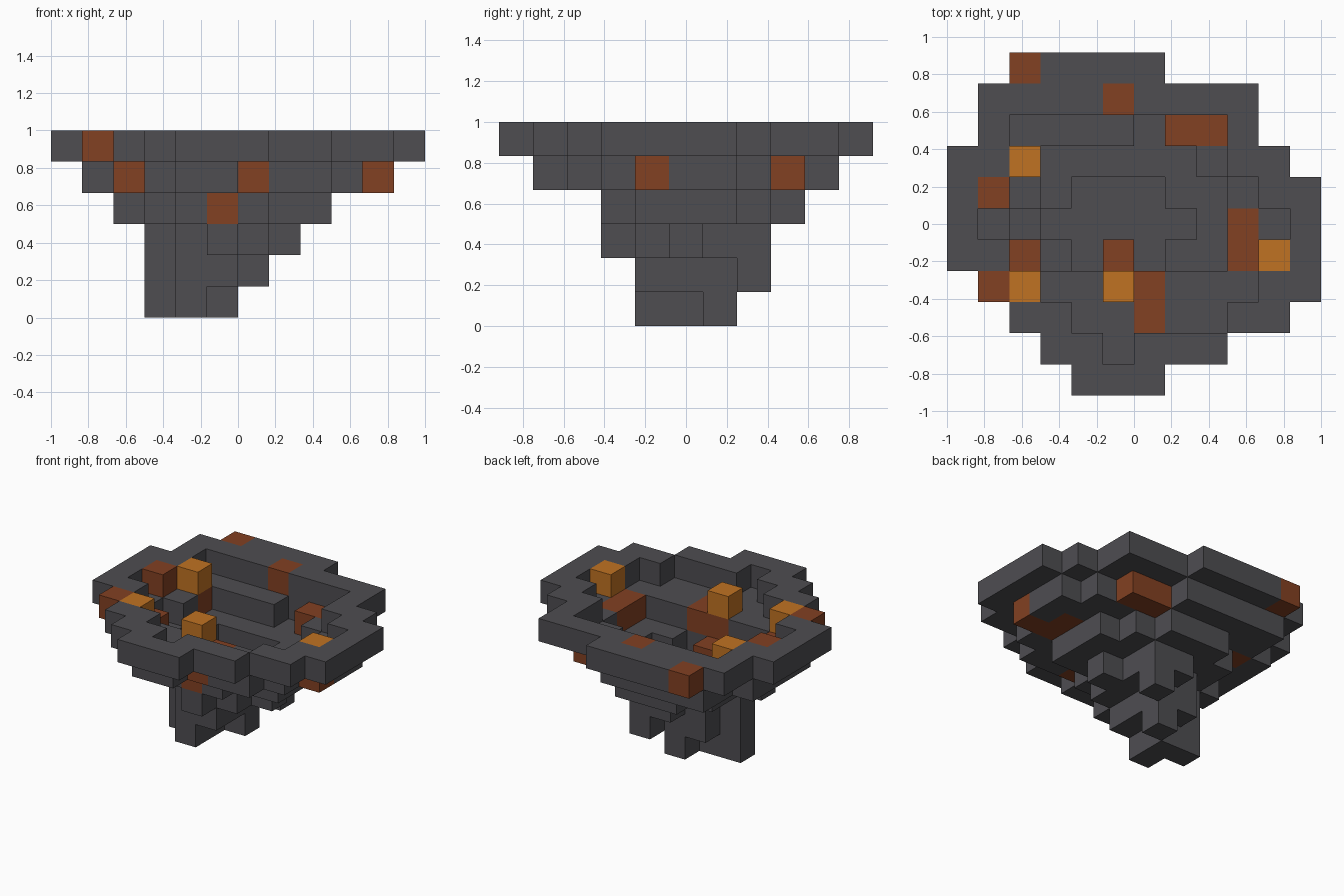
import bpy
import bmesh
from mathutils import Vector

cube = bpy.data.objects.get("Cube")
if cube:
    bpy.data.objects.remove(cube, do_unlink=True)

UNIT = 1 / 6

# Block plans, one per storey from the base up; each plan runs back to front.
# '#' stone, 'b' ember, 'o' flame. The number is the frontmost row of the plan.
STOREYS = [
    (4, [".....#......",
         "...##.......",
         "....#......."]),
    (4, ["......#.....",
         "....##......",
         "...###......",
         "....##......"]),
    (3, [".....##.....",
         "....###.....",
         "...#####....",
         "....###.....",
         ".....#......"]),
    (3, ["....###.....",
         "...#####....",
         "...#...##...",
         "..#.....#...",
         "...#.b.##...",
         "....#b#....."]),
    (1, ["..#####.....",
         "..####.bb...",
         ".#b.....##..",
         ".##......##.",
         ".#.......b#.",
         ".#b......bb.",
         "..b##bb###..",
         "...###b##...",
         "....##......"]),
    (0, ["..b####.....",
         ".####b####..",
         ".#.......#..",
         "##o......##.",
         "#b........##",
         "#..........#",
         "##........o#",
         ".bo..o....##",
         "..##.....##.",
         "...##.###...",
         "....###....."]),
]

blocks = {}
for z, (front, plan) in enumerate(STOREYS):
    for y, row in enumerate(reversed(plan), front):
        for x, kind in enumerate(row):
            if kind != ".":
                blocks[x, y, z] = kind


def make_material(name, colour):
    mat = bpy.data.materials.new(name)
    mat.use_nodes = True
    mat.diffuse_color = (*colour, 1)
    bsdf = next(n for n in mat.node_tree.nodes if n.type == "BSDF_PRINCIPLED")
    bsdf.inputs["Base Color"].default_value = (*colour, 1)
    bsdf.inputs["Roughness"].default_value = 0.9
    return mat


def build_part(name, kind, mat):
    """Make the exposed block faces of one kind and join the flat ones."""
    bm = bmesh.new()
    for cell, k in blocks.items():
        if k != kind:
            continue
        centre = Vector(cell) + Vector((0.5, 0.5, 0.5))
        for axis in range(3):
            for sign in (-1, 1):
                n = Vector((0, 0, 0))
                n[axis] = sign
                if tuple(int(c + d) for c, d in zip(cell, n)) in blocks:
                    continue
                u = Vector((0, 0, 0))
                u[(axis + 1) % 3] = 0.5
                v = n.cross(u)
                mid = centre + n * 0.5
                corners = (mid - u - v, mid + u - v, mid + u + v, mid - u + v)
                bm.faces.new([bm.verts.new((c - Vector((6, 5.5, 0))) * UNIT)
                              for c in corners])
    bmesh.ops.remove_doubles(bm, verts=bm.verts[:], dist=0.001)
    bmesh.ops.dissolve_limit(bm, angle_limit=0.01, verts=bm.verts[:],
                             edges=bm.edges[:])
    mesh = bpy.data.meshes.new(name)
    bm.to_mesh(mesh)
    bm.free()
    mesh.materials.append(mat)
    bpy.context.collection.objects.link(bpy.data.objects.new(name, mesh))


# Stepped stone bowl, glowing embers and flame blocks
build_part("stone_bowl", "#", make_material("dark_stone", (0.077, 0.075, 0.083)))
build_part("embers", "b", make_material("ember_brown", (0.225, 0.052, 0.016)))
build_part("flames", "o", make_material("flame_orange", (0.53, 0.17, 0.016)))
